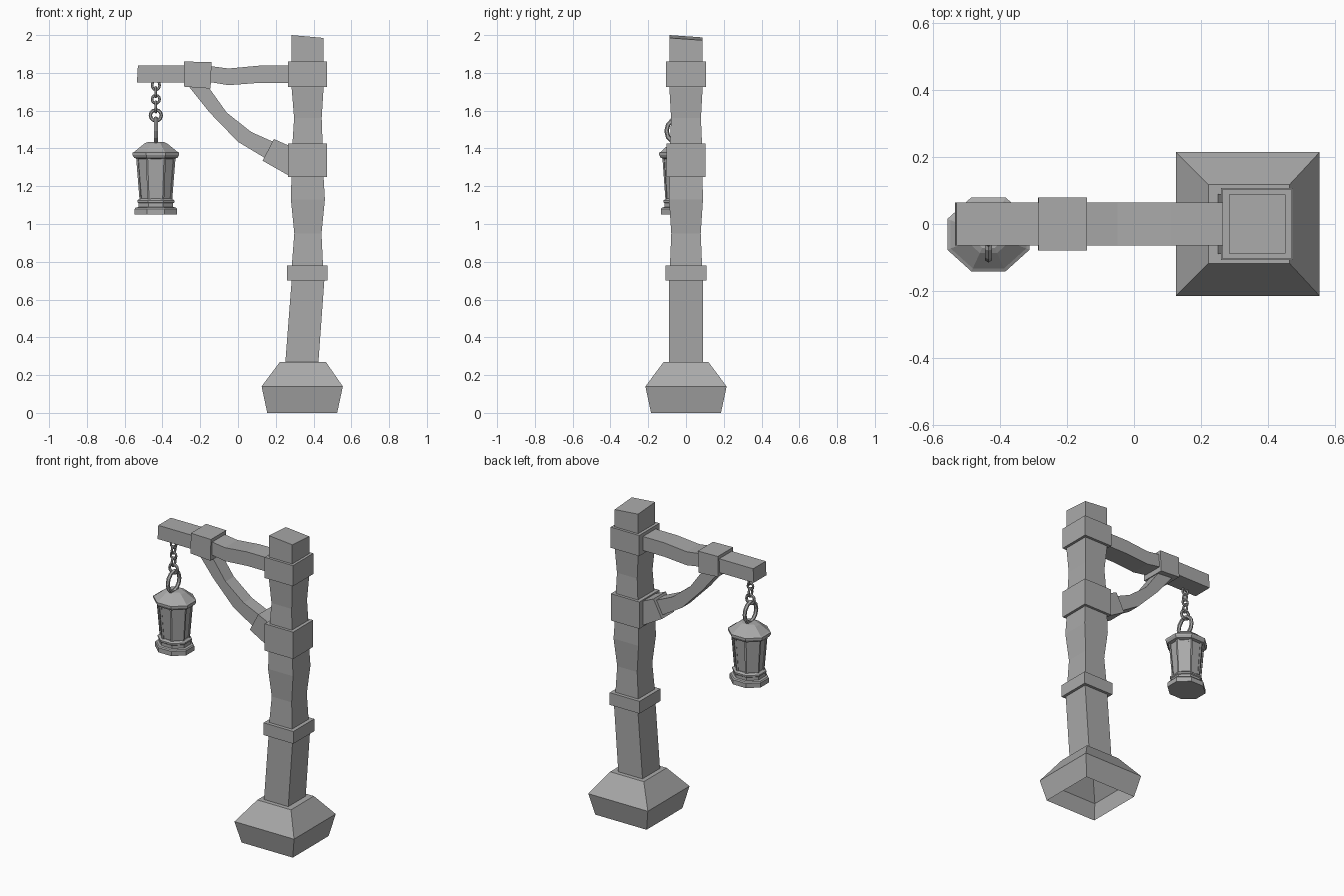
import bpy, bmesh, math
from mathutils import Matrix, Vector

cube = bpy.data.objects.get("Cube")
if cube:
    bpy.data.objects.remove(cube, do_unlink=True)

grey = bpy.data.materials.new("plain grey")
grey.use_nodes = True
colour = (0.4, 0.4, 0.4, 1)
grey.diffuse_color = colour
grey.node_tree.nodes["Principled BSDF"].inputs["Base Color"].default_value = colour


def finish(name, bm):
    """Turn a bmesh into a named, coloured object."""
    bmesh.ops.recalc_face_normals(bm, faces=bm.faces)
    mesh = bpy.data.meshes.new(name)
    bm.to_mesh(mesh)
    bm.free()
    mesh.materials.append(grey)
    obj = bpy.data.objects.new(name, mesh)
    bpy.context.collection.objects.link(obj)
    return obj


def loft(name, rings, start_cap=True, end_cap=True):
    """Skin a row of matching point loops."""
    bm = bmesh.new()
    loops = [[bm.verts.new(p) for p in ring] for ring in rings]
    for a, b in zip(loops, loops[1:]):
        for i in range(len(a)):
            j = (i + 1) % len(a)
            bm.faces.new((a[i], a[j], b[j], b[i]))
    if start_cap:
        bm.faces.new(loops[0][::-1])
    if end_cap:
        bm.faces.new(loops[-1])
    return finish(name, bm)


def beam(name, stations, depth=None, **caps):
    """Four-sided beam: each station is xa, za, xb, zb and a half depth in y."""
    rings = []
    for s in stations:
        xa, za, xb, zb = s[:4]
        d = depth or s[4]
        rings.append([(xa, -d, za), (xb, -d, zb), (xb, d, zb), (xa, d, za)])
    return loft(name, rings, **caps)


def upright(name, levels, **caps):
    """Beam with level stations: z, left x, right x, half depth."""
    return beam(name, [(a, z, b, z, d) for z, a, b, d in levels], **caps)


# Stone footing, open underneath
upright("stone_base", [(0, .155, .525, .185), (.14, .125, .555, .215), (.27, .222, .465, .118)],
        start_cap=False)

# Crooked post with a slanted top
post = upright("post", [
    (.26, .25, .425, .09), (.7, .284, .457, .09), (.78, .285, .45, .085),
    (.95, .298, .442, .078), (1.13, .28, .46, .09), (1.25, .283, .453, .087),
    (1.42, .288, .448, .085), (1.56, .297, .443, .079), (1.72, .284, .453, .088),
    (2, .284, .453, .088)])
for v in post.data.vertices:
    if v.co.z > 1.9:
        v.co.z -= (v.co.x - .284) * .09 + (v.co.y + .088) * .07

# Square bands round the post
for name, low, high, a, b, d in (("lower_band", .7, .78, .26, .475, .108),
                                 ("middle_band", 1.25, 1.425, .265, .47, .103),
                                 ("upper_band", 1.725, 1.86, .265, .47, .105)):
    upright(name, [(low, a, b, d), (high, a, b, d)])

# Cross arm, its collar and the curved brace
beam("cross_arm", [(-.535, 1.75, -.53, 1.84), (-.28, 1.75, -.28, 1.84),
                   (-.14, 1.75, -.14, 1.835), (-.05, 1.735, -.05, 1.823),
                   (.11, 1.747, .11, 1.838), (.28, 1.747, .28, 1.838)], .065)
beam("arm_collar", [(-.287, 1.727, -.285, 1.86), (-.145, 1.717, -.14, 1.857)], .079)
beam("brace", [(-.27, 1.74, -.16, 1.73), (-.15, 1.59, -.06, 1.59),
               (0, 1.435, .07, 1.487), (.15, 1.345, .22, 1.42)], .043)
beam("brace_foot", [(.13, 1.335, .19, 1.45), (.28, 1.25, .28, 1.41)], .064)

# Lantern placement
CX, CY, SQUASH = -.435, -.031, .9


def corner(i, r, z):
    a = math.radians(22.5 + 45 * i)
    r /= math.cos(math.radians(22.5))
    return Vector((CX + r * math.cos(a), CY + SQUASH * r * math.sin(a), z))


def lathe(name, profile):
    return loft(name, [[corner(i, r, z) for i in range(8)] for r, z in profile])


# Eight-sided lantern: roof, panes and stepped foot
lathe("lantern_roof", [(.095, 1.345), (.115, 1.35), (.123, 1.365), (.123, 1.378),
                       (.113, 1.383), (.062, 1.425), (.045, 1.433)])
lathe("lantern_panes", [(.078, 1.12), (.097, 1.355)])
lathe("lantern_foot", [(.112, 1.05), (.112, 1.08), (.106, 1.087), (.092, 1.09),
                       (.092, 1.11), (.098, 1.115), (.098, 1.125), (.084, 1.135)])

# Slim posts on the lantern corners
for i in range(8):
    rings = []
    for r, z in ((.086, 1.12), (.105, 1.36)):
        tip, inner = corner(i, r, z), corner(i, r - .014, z)
        left = tip.lerp(corner(i - 1, r, z), .16)
        right = tip.lerp(corner(i + 1, r, z), .16)
        rings.append([tip, right, inner, left])
    loft("lantern_corner_post", rings)


def link(name, z, width, height, tube, sideways):
    """Chain link: a stretched ring standing in the xz or the yz plane."""
    bm = bmesh.new()
    steps, sides = 12, 6
    grid = []
    for i in range(steps):
        a = math.tau * i / steps
        out = Vector((math.cos(a), 0, math.sin(a)))
        mid = Vector((width * out.x, 0, height * out.z))
        row = []
        for k in range(sides):
            b = math.tau * k / sides
            row.append(bm.verts.new(mid + tube * (out * math.cos(b) + Vector((0, math.sin(b), 0)))))
        grid.append(row)
    for i in range(steps):
        a, b = grid[i], grid[(i + 1) % steps]
        for k in range(sides):
            m = (k + 1) % sides
            bm.faces.new((a[k], b[k], b[m], a[m]))
    turn = Matrix.Rotation(math.pi / 2 if sideways else 0, 4, "Z")
    bm.transform(Matrix.Translation((CX, CY - .012, z)) @ turn)
    finish(name, bm)


# Chain from the arm down to the lantern
link("chain_hook", 1.735, .02, .025, .007, False)
link("chain_link_upper", 1.698, .018, .025, .007, True)
link("chain_link_middle", 1.66, .02, .022, .007, False)
link("chain_link_lower", 1.62, .018, .028, .007, True)
link("chain_ring", 1.575, .029, .029, .009, False)
link("lantern_handle", 1.493, .06, .065, .012, True)
